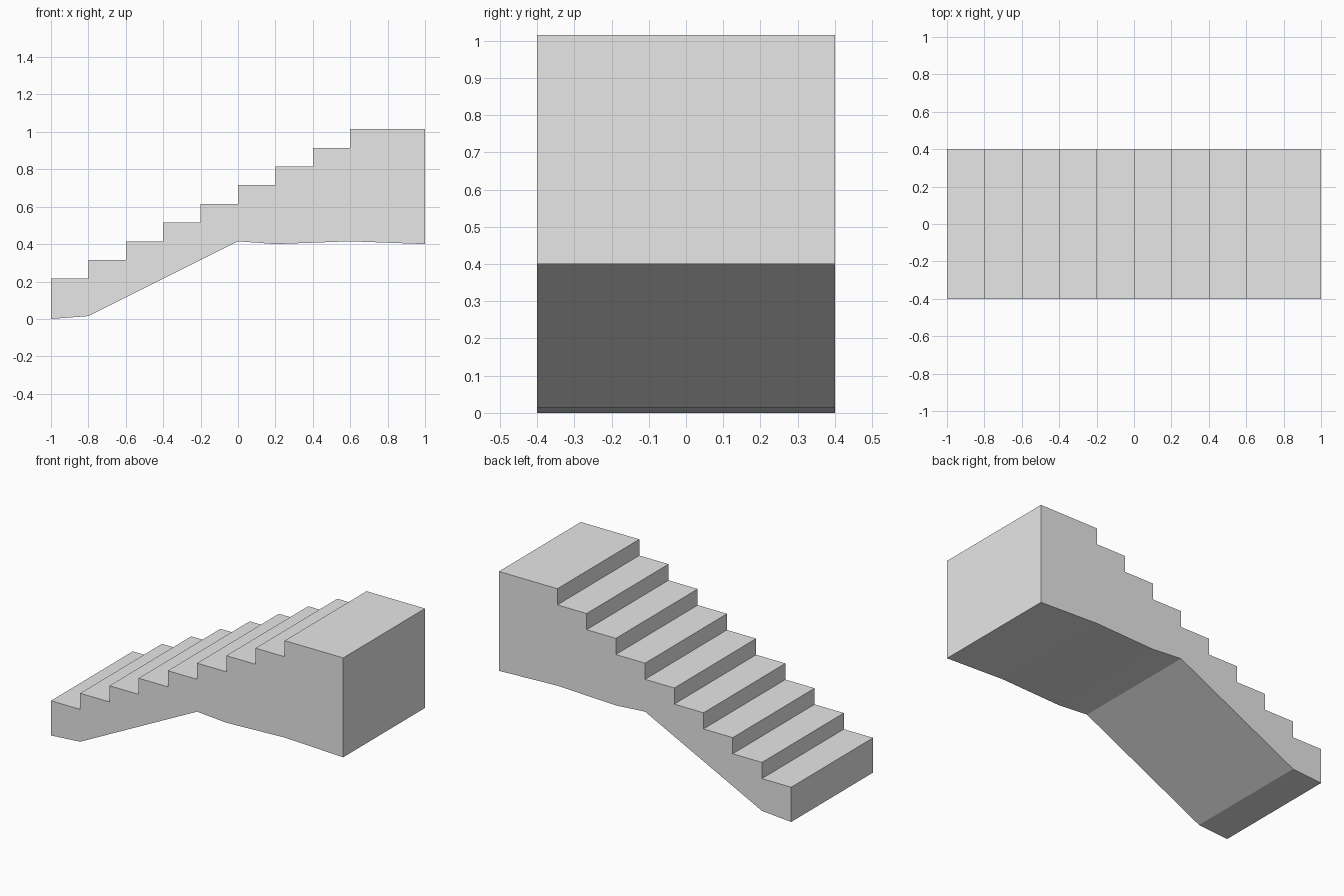
import bpy
import bmesh
from mathutils import Vector

cube = bpy.data.objects.get("Cube")
if cube:
    bpy.data.objects.remove(cube, do_unlink=True)

STEPS = 9
RUN, RISE = 0.2, 0.1
FIRST_TREAD = 0.215
HALF_WIDTH = 0.4

# Plain grey stone
grey = bpy.data.materials.new("light grey")
grey.use_nodes = True
colour = (0.8, 0.8, 0.8, 1)
grey.diffuse_color = colour
grey.node_tree.nodes["Principled BSDF"].inputs["Base Color"].default_value = colour

# Sloping underside, from the foot to the landing
profile = [(-1, 0), (-0.8, 0.015), (0, 0.415), (0.2, 0.4), (0.6, 0.415), (1, 0.4)]

# Stepped top, from the landing back down; the top step is the long landing
for i in reversed(range(STEPS)):
    z = FIRST_TREAD + i * RISE
    back = 1 if i == STEPS - 1 else -1 + (i + 1) * RUN
    profile += [(back, z), (-1 + i * RUN, z)]

# Extrude the side profile across the width
bm = bmesh.new()
side = bm.faces.new([bm.verts.new((x, -HALF_WIDTH, z)) for x, z in profile])
extruded = bmesh.ops.extrude_face_region(bm, geom=[side], use_keep_orig=True)
verts = [v for v in extruded["geom"] if isinstance(v, bmesh.types.BMVert)]
bmesh.ops.translate(bm, verts=verts, vec=Vector((0, 2 * HALF_WIDTH, 0)))
bmesh.ops.recalc_face_normals(bm, faces=bm.faces)

mesh = bpy.data.meshes.new("staircase")
bm.to_mesh(mesh)
bm.free()
mesh.materials.append(grey)
staircase = bpy.data.objects.new("staircase", mesh)
bpy.context.collection.objects.link(staircase)
